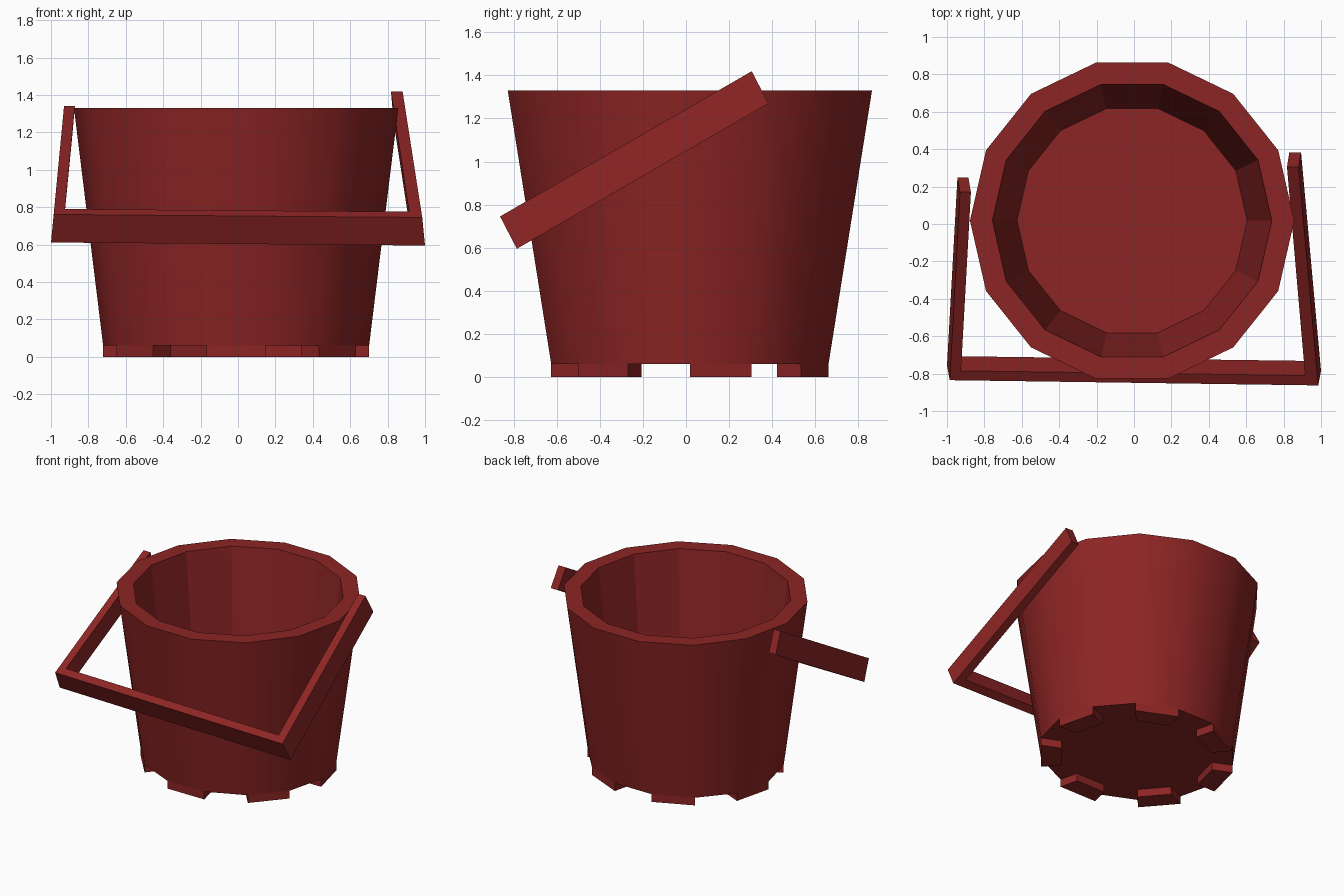
import bpy, bmesh
from math import cos, sin, tau
from mathutils import Vector

cube = bpy.data.objects.get("Cube")
if cube:
    bpy.data.objects.remove(cube, do_unlink=True)

SIDES = 14

red = bpy.data.materials.new("dark red")
red.use_nodes = True
color = (0.27, 0.018, 0.018, 1)
red.diffuse_color = color
red.node_tree.nodes["Principled BSDF"].inputs["Base Color"].default_value = color


def finish(bm, name):
    bmesh.ops.recalc_face_normals(bm, faces=bm.faces)
    mesh = bpy.data.meshes.new(name)
    bm.to_mesh(mesh)
    bm.free()
    mesh.materials.append(red)
    obj = bpy.data.objects.new(name, mesh)
    bpy.context.collection.objects.link(obj)
    return obj


def ring(bm, rx, ry, z):
    angles = [tau * i / SIDES for i in range(SIDES)]
    return [bm.verts.new((rx * cos(a) - 0.01, ry * sin(a) + 0.018, z)) for a in angles]


def bridge(bm, a, b):
    return [bm.faces.new((a[i], a[(i + 1) % SIDES], b[(i + 1) % SIDES], b[i]))
            for i in range(SIDES)]


# Bucket: thick tapered wall, slightly oval base
bm = bmesh.new()
inner_floor = ring(bm, 0.615, 0.615, 0.18)
inner_rim = ring(bm, 0.747, 0.747, 1.33)
outer_rim = ring(bm, 0.867, 0.867, 1.33)
base_outer = ring(bm, 0.711, 0.66, 0.06)
base_inner = ring(bm, 0.558, 0.518, 0.06)
bm.faces.new(inner_floor)
bridge(bm, inner_floor, inner_rim)
bridge(bm, inner_rim, outer_rim)
for face in bridge(bm, outer_rim, base_outer):
    face.smooth = True
base_ring = bridge(bm, base_outer, base_inner)
bm.faces.new(base_inner)

# Feet: every second segment of the base ring is pulled down
feet = bmesh.ops.extrude_discrete_faces(bm, faces=base_ring[::2])["faces"]
for foot in feet:
    foot.smooth = False
    for v in foot.verts:
        v.co.z = 0
finish(bm, "bucket")

# Handle: tilted U shape, (x, y) outline of its upper face
outline = [(-0.93, 0.17), (-0.985, -0.835), (0.985, -0.863), (0.88, 0.305),
           (0.818, 0.305), (0.915, -0.81), (-0.925, -0.785), (-0.872, 0.17)]
bm = bmesh.new()
upper, lower = [], []
for x, y in outline:
    top = Vector((x, y, 0.745 + (y + 0.863) * 0.577))
    upper.append(bm.verts.new(top))
    lower.append(bm.verts.new((x * 1.015, top.y + 0.078, top.z - 0.15)))
n = len(outline)
for i in range(n):
    j = (i + 1) % n
    bm.faces.new((upper[i], upper[j], lower[j], lower[i]))
for i in range(3):  # left arm, front bar, right arm
    for side in (upper, lower):
        bm.faces.new((side[i], side[i + 1], side[n - 2 - i], side[n - 1 - i]))
finish(bm, "handle")
